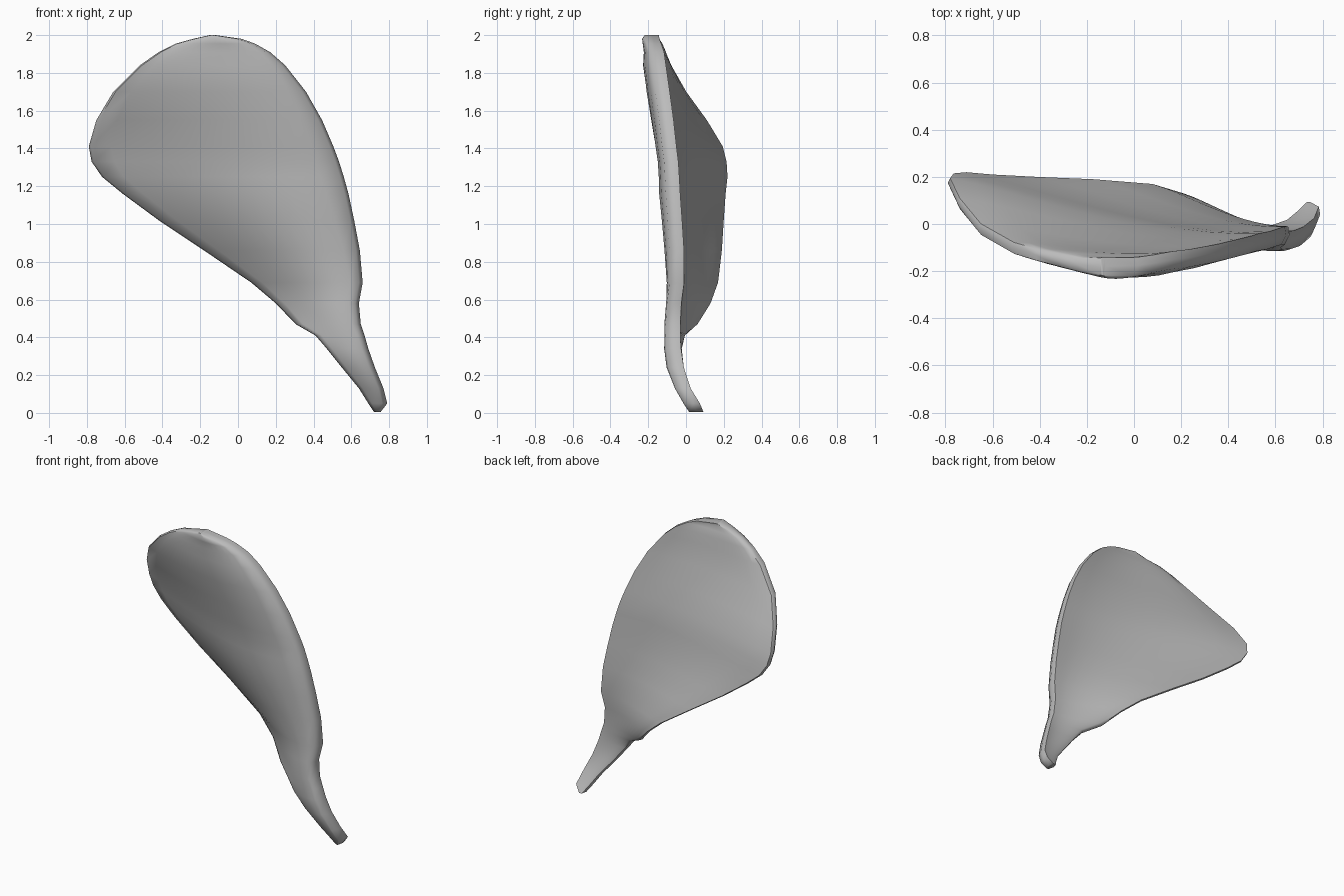
import bpy, bmesh
from mathutils import Vector

# Remove only the default cube
cube = bpy.data.objects.get("Cube")
if cube:
    bpy.data.objects.remove(cube, do_unlink=True)

COLUMNS = 12
BACK_HOLLOW = 0.5  # hollow of the back relative to the bulge of the front

# Cross-sections from the stem tip to the crown:
# height, low-side edge (x, y), high-side edge (x, y), forward bulge
SECTIONS = [
    (0.005, 0.72, 0.055, 0.755, 0.055, 0),
    (0.05, 0.69, 0.03, 0.79, 0.04, 0.01),
    (0.13, 0.64, -0.01, 0.77, -0.01, 0.01),
    (0.24, 0.55, -0.04, 0.725, -0.045, 0.02),
    (0.34, 0.47, -0.05, 0.69, -0.06, 0.02),
    (0.41, 0.41, -0.03, 0.67, -0.065, 0.02),
    (0.47, 0.305, 0.04, 0.65, -0.065, 0.04),
    (0.58, 0.2, 0.11, 0.64, -0.06, 0.05),
    (0.69, 0.07, 0.15, 0.66, -0.045, 0.07),
    (0.86, -0.18, 0.17, 0.645, -0.045, 0.09),
    (1.02, -0.42, 0.18, 0.615, -0.055, 0.1),
    (1.16, -0.61, 0.19, 0.585, -0.065, 0.11),
    (1.25, -0.72, 0.2, 0.56, -0.07, 0.11),
    (1.33, -0.775, 0.195, 0.535, -0.075, 0.11),
    (1.41, -0.79, 0.175, 0.505, -0.085, 0.11),
    (1.55, -0.75, 0.09, 0.445, -0.1, 0.1),
    (1.70, -0.66, -0.02, 0.36, -0.12, 0.08),
    (1.84, -0.52, -0.1, 0.25, -0.14, 0.06),
    (1.91, -0.42, -0.13, 0.17, -0.15, 0.04),
    (1.955, -0.33, -0.15, 0.09, -0.165, 0.03),
    (1.98, -0.24, -0.17, 0.02, -0.175, 0.02),
    (2.0, -0.15, -0.18, -0.12, -0.18, 0),
]


def flat_material(name, colour):
    mat = bpy.data.materials.new(name)
    mat.use_nodes = True
    mat.diffuse_color = colour
    mat.node_tree.nodes["Principled BSDF"].inputs["Base Color"].default_value = colour
    return mat


def section_loop(section):
    """Closed loop: low rim, across the front, high rim, back across the rear."""
    z, low_x, low_y, high_x, high_y, bulge = section
    low, high = Vector((low_x, low_y, z)), Vector((high_x, high_y, z))
    width = high_x - low_x

    def face_line(side, depth, low_inset, high_inset):
        start = min(low_inset, width / 4) / width
        end = 1 - min(high_inset, width / 4) / width
        for i in range(COLUMNS + 1):
            t = start + (end - start) * i / COLUMNS
            bow = 4 * depth * t * (1 - t) * (0.5 + t)
            half = 0.02 + 0.03 * t ** 0.5 * (1 - t) + 0.015 * t
            yield low.lerp(high, t) + Vector((0, side * half - bow, 0))

    front = list(face_line(-1, bulge, 0.012, 0.02))
    back = list(face_line(1, bulge * BACK_HOLLOW, 0.01, 0.006))
    return [low] + front + [high] + back[::-1]


# Curved blade with its stem, lofted through the sections
bm = bmesh.new()
loops = [[bm.verts.new(p) for p in section_loop(s)] for s in SECTIONS]
count = len(loops[0])
for lower, upper in zip(loops, loops[1:]):
    for i in range(count):
        j = (i + 1) % count
        bm.faces.new((lower[i], lower[j], upper[j], upper[i]))

# Close the stem tip and the crown
bm.faces.new(loops[0][::-1])
bm.faces.new(loops[-1])
bmesh.ops.recalc_face_normals(bm, faces=bm.faces[:])

mesh = bpy.data.meshes.new("curved_blade")
bm.to_mesh(mesh)
bm.free()
blade = bpy.data.objects.new("curved_blade", mesh)
bpy.context.collection.objects.link(blade)
mesh.materials.append(flat_material("plain_grey", (0.5, 0.5, 0.5, 1)))

# Smooth faces with a crisp rim
bpy.context.view_layer.objects.active = blade
blade.select_set(True)
bpy.ops.object.shade_smooth_by_angle(angle=1.0)
